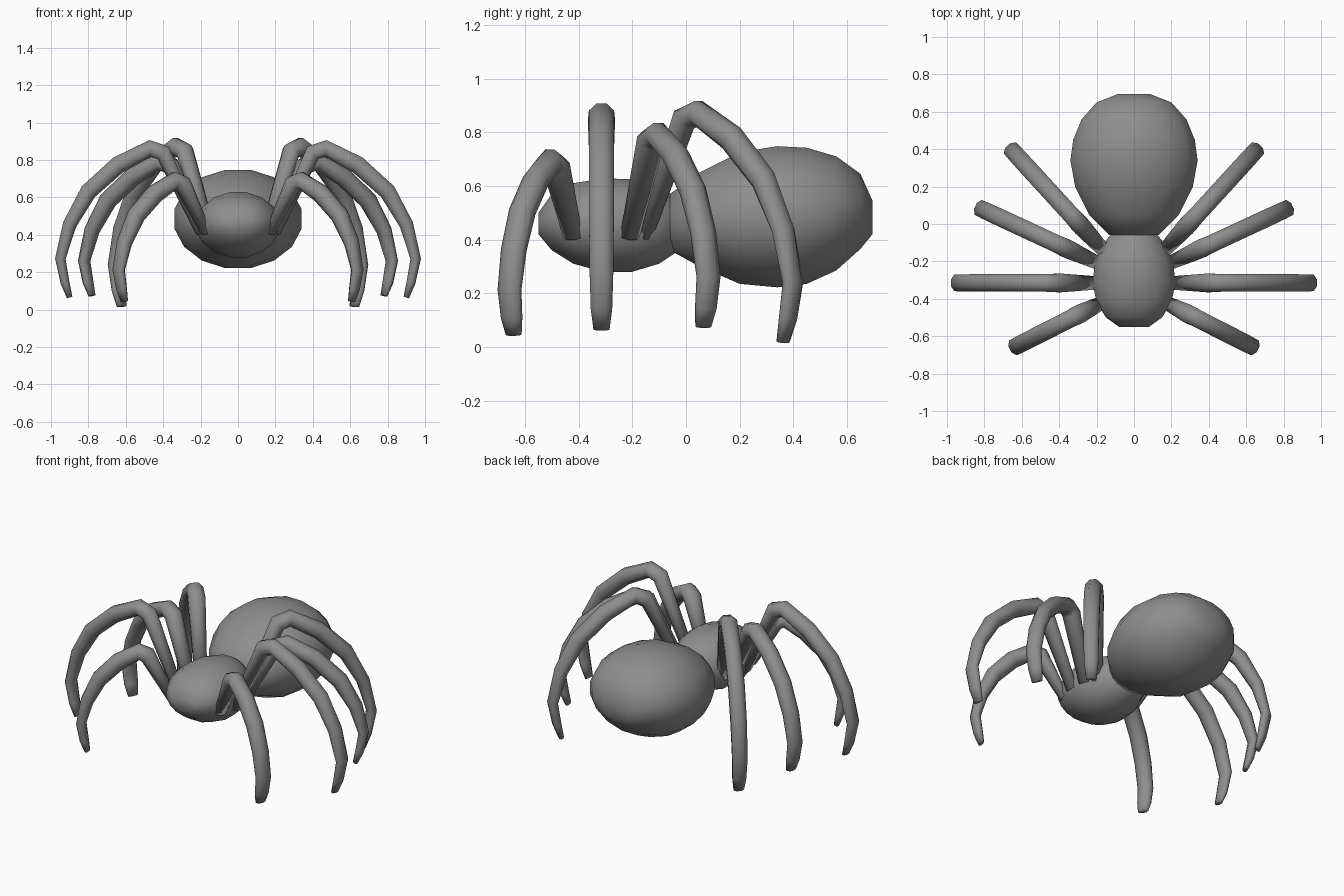
import bpy, bmesh, math
from mathutils import Vector

if "Cube" in bpy.data.objects:
    bpy.data.objects.remove(bpy.data.objects["Cube"])

grey = bpy.data.materials.new("plain grey")
grey.use_nodes = True
tone = (0.27, 0.27, 0.27, 1)
grey.diffuse_color = tone
grey.node_tree.nodes["Principled BSDF"].inputs["Base Color"].default_value = tone


def loft(name, rings):
    """Skin a closed tube through rings of points and cap both ends."""
    bm = bmesh.new()
    loops = [[bm.verts.new(p) for p in ring] for ring in rings]
    n = len(loops[0])
    for a, b in zip(loops, loops[1:]):
        for i in range(n):
            j = (i + 1) % n
            bm.faces.new((a[i], a[j], b[j], b[i]))
    bm.faces.new(loops[0])
    bm.faces.new(loops[-1])
    bmesh.ops.recalc_face_normals(bm, faces=bm.faces)
    for f in bm.faces:
        f.smooth = True
    mesh = bpy.data.meshes.new(name)
    bm.to_mesh(mesh)
    bm.free()
    mesh.materials.append(grey)
    obj = bpy.data.objects.new(name, mesh)
    bpy.context.collection.objects.link(obj)
    return obj


def ring(centre, u, v, sides):
    """Oval ring with flats facing along u and v, true to size across flats."""
    k = 1 / math.cos(math.pi / sides)
    angles = [math.tau * (i + 0.5) / sides for i in range(sides)]
    return [centre + (u * math.cos(a) + v * math.sin(a)) * k for a in angles]


def body(name, stations):
    # each station: y, half width, bottom, top
    rings = []
    for y, w, low, high in stations:
        rings.append(ring(Vector((0, y, (low + high) / 2)), Vector((w, 0, 0)),
                          Vector((0, 0, (high - low) / 2)), 16))
    return loft(name, rings)


# Body
body("abdomen", [
    (-0.06, 0.13, 0.36, 0.57), (0.05, 0.24, 0.30, 0.65), (0.20, 0.315, 0.235, 0.725),
    (0.34, 0.34, 0.222, 0.748), (0.45, 0.325, 0.235, 0.742), (0.56, 0.28, 0.285, 0.71),
    (0.65, 0.20, 0.365, 0.645), (0.695, 0.085, 0.42, 0.545)])
body("head", [
    (-0.55, 0.08, 0.42, 0.50), (-0.50, 0.15, 0.36, 0.57), (-0.42, 0.20, 0.31, 0.61),
    (-0.31, 0.222, 0.28, 0.628), (-0.20, 0.207, 0.28, 0.625), (-0.10, 0.16, 0.31, 0.60),
    (-0.04, 0.11, 0.35, 0.56), (-0.01, 0.05, 0.41, 0.50)])

# Leg bend: reach, height between foot (0) and knee (1), half depth, half width
BEND = [(0.20, 0.97, 0.045, 0.05), (0.27, 1.0, 0.045, 0.047), (0.44, 0.89, 0.047, 0.047),
        (0.60, 0.71, 0.045, 0.047), (0.70, 0.49, 0.037, 0.046), (0.75, 0.26, 0.028, 0.044),
        (0.725, 0.10, 0.024, 0.04), (0.70, 0.0, 0.015, 0.03)]


def leg(name, side, root, angle, scale, foot, knee):
    out = Vector((math.cos(angle) * side, math.sin(angle), 0))
    across = Vector((-out.y, out.x, 0))
    start = Vector((root[0] * side, root[1], 0))
    points = [start + Vector((0, 0, 0.41))]
    sizes = [(0.025, 0.035)]
    for reach, height, depth, width in BEND:
        z = foot + (knee - foot) * height
        points.append(start + out * reach * scale + Vector((0, 0, z)))
        sizes.append((depth, width))
    rings = []
    for i, (p, (depth, width)) in enumerate(zip(points, sizes)):
        before = (p - points[i - 1]).normalized() if i else Vector()
        after = (points[i + 1] - p).normalized() if i + 1 < len(points) else Vector()
        normal = across.cross((before + after).normalized())
        rings.append(ring(p, normal * depth, across * width, 8))
    loft(name, rings)


LEGS = [("front_leg", (0.17, -0.42), -0.47, 0.70, 0.045, 0.69),
        ("second_leg", (0.20, -0.315), 0.0, 1.0, 0.065, 0.862),
        ("third_leg", (0.19, -0.21), 0.435, 0.93, 0.075, 0.79),
        ("back_leg", (0.15, -0.155), 0.83, 1.0, 0.018, 0.872)]
for label, *shape in LEGS:
    leg("left_" + label, 1, *shape)
    leg("right_" + label, -1, *shape)
